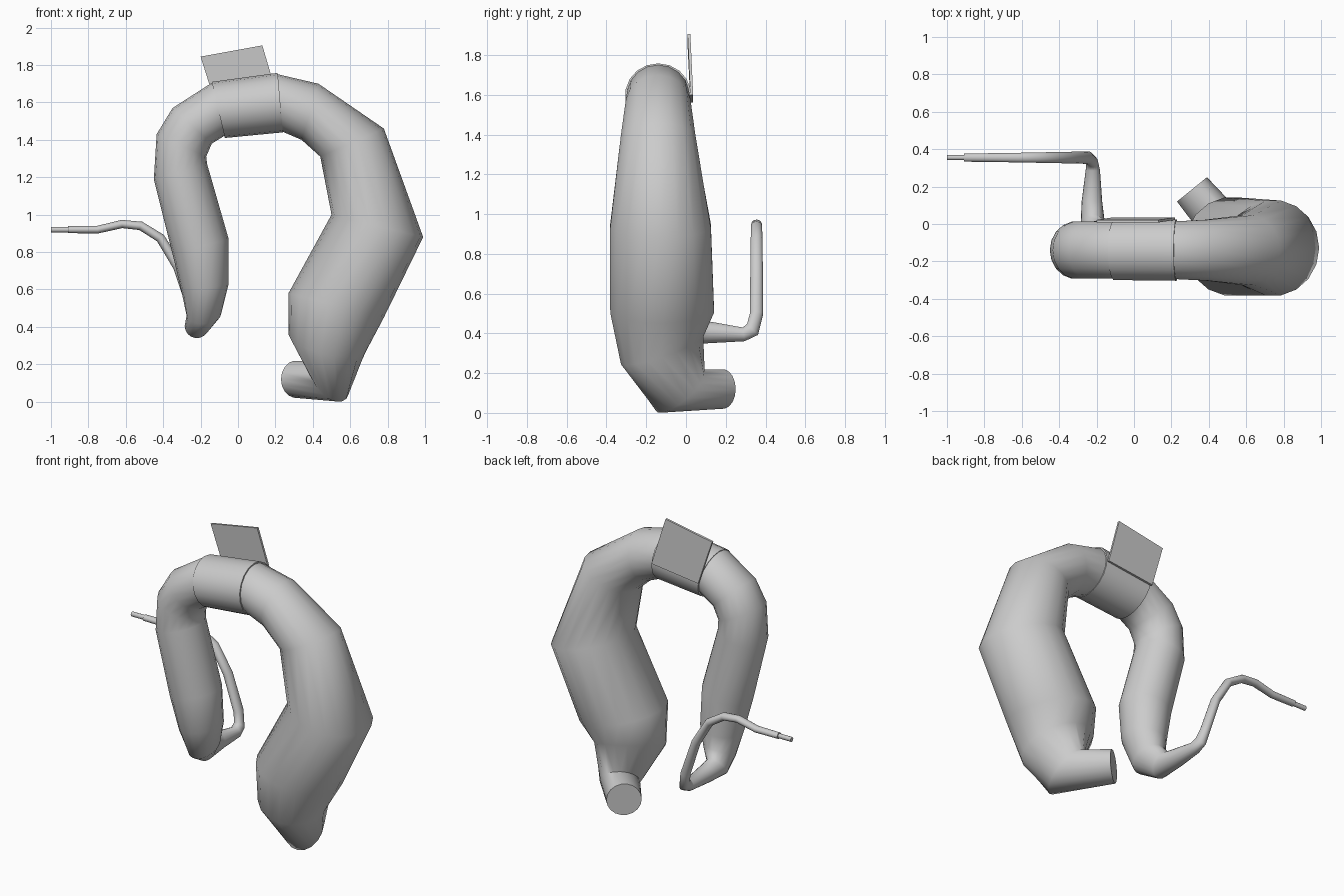
import bpy, bmesh, math
from mathutils import Vector as V

if "Cube" in bpy.data.objects:
    bpy.data.objects.remove(bpy.data.objects["Cube"])

SIDES = 18


def finish(name, bm, angle=60):
    bmesh.ops.recalc_face_normals(bm, faces=bm.faces)
    me = bpy.data.meshes.new(name)
    bm.to_mesh(me)
    bm.free()
    ob = bpy.data.objects.new(name, me)
    bpy.context.collection.objects.link(ob)
    bpy.ops.object.select_all(action='DESELECT')
    ob.select_set(True)
    bpy.context.view_layer.objects.active = ob
    bpy.ops.object.shade_smooth_by_angle(angle=math.radians(angle))
    return ob


def loft(name, rings, sides=SIDES):
    """Skin a list of elliptical rings given as (centre, half axis a, half axis b)."""
    bm = bmesh.new()
    loops = []
    for c, a, b in rings:
        loops.append([bm.verts.new(V(c) + V(a) * math.cos(t) + V(b) * math.sin(t))
                      for t in (2 * math.pi * i / sides for i in range(sides))])
    for p, q in zip(loops, loops[1:]):
        for i in range(sides):
            j = (i + 1) % sides
            bm.faces.new((p[i], p[j], q[j], q[i]))
    bm.faces.new(loops[0])
    bm.faces.new(loops[-1])
    return finish(name, bm)


def span(ix, iz, ox, oz, y, hy, tilt=0):
    """Ring from its inner and outer edge in front view, plus depth."""
    return (((ix + ox) / 2, y, (iz + oz) / 2),
            ((ox - ix) / 2, 0, (oz - iz) / 2), (0, hy, tilt))


# wide tube: short turned outlet at the foot, swelling body, narrowing to the collar
loft("wide_tube", [
    ((0.31, 0.185, 0.12), (0.08, 0.065, 0), (0, 0, 0.10)),
    ((0.49, -0.03, 0.11), (0.09, 0.075, 0), (-0.05, 0.10, 0.11)),
    span(0.27, 0.36, 0.69, 0.28, -0.12, 0.21, 0.07),
    span(0.27, 0.58, 0.78, 0.45, -0.12, 0.265),
    span(0.50, 1.00, 0.99, 0.88, -0.128, 0.257),
    span(0.44, 1.31, 0.78, 1.46, -0.14, 0.19),
    span(0.34, 1.40, 0.43, 1.70, -0.14, 0.165),
    span(0.235, 1.445, 0.215, 1.75, -0.14, 0.157),
    span(0.06, 1.435, 0.04, 1.73, -0.14, 0.15),
])

# narrow tube: bends down from the collar, turns back and tapers into a hose
rings = [
    span(0.06, 1.435, 0.04, 1.73, -0.14, 0.15),
    span(-0.075, 1.42, -0.14, 1.705, -0.14, 0.155),
    span(-0.14, 1.38, -0.35, 1.57, -0.14, 0.155),
    span(-0.17, 1.31, -0.435, 1.43, -0.14, 0.155),
    span(-0.165, 1.27, -0.45, 1.19, -0.14, 0.155),
    span(-0.05, 0.87, -0.35, 0.79, -0.14, 0.155),
    span(-0.05, 0.63, -0.30, 0.58, -0.12, 0.14),
    span(-0.09, 0.47, -0.275, 0.46, -0.08, 0.10, 0.05),
    ((-0.22, 0.0, 0.405), (-0.065, 0, 0), (0, 0.05, 0.065)),
    ((-0.225, 0.12, 0.405), (-0.055, 0, 0), (0, 0, 0.055)),
    ((-0.22, 0.29, 0.395), (-0.038, 0, 0), (0, -0.005, 0.035)),
    ((-0.225, 0.335, 0.42), (-0.032, 0, 0), (0, -0.028, 0.028)),
]
path = [(-0.245, 0.50), (-0.32, 0.72), (-0.415, 0.875), (-0.52, 0.94),
        (-0.62, 0.95), (-0.75, 0.92), (-0.91, 0.92)]
for k, (x, z) in enumerate(path):
    p, q = path[max(k - 1, 0)], path[min(k + 1, len(path) - 1)]
    d = V((q[0] - p[0], 0, q[1] - p[1])).normalized()
    r = 0.028 - 0.0015 * k
    rings.append(((x, 0.355, z), (-d.z * r, 0, d.x * r),
                  (0, -0.034 + 0.002 * k, 0)))
loft("narrow_tube_and_hose", rings)

# small tip on the hose end
loft("hose_tip", [((x, 0.355, 0.92), (0, 0, -0.015), (0, -0.014, 0))
                  for x in (-0.90, -1.0)], 12)

# band around the joint
loft("collar", [
    span(-0.07, 1.41, -0.14, 1.71, -0.14, 0.162),
    span(0.24, 1.44, 0.212, 1.758, -0.14, 0.166),
])

# flat tab standing up from the back of the band
bm = bmesh.new()
outline = [(-0.11, 1.56), (0.22, 1.60), (0.13, 1.905), (-0.20, 1.845)]
depth = [0.022, 0.022, 0.008, 0.008]
back = [bm.verts.new((x, y + 0.014, z)) for (x, z), y in zip(outline, depth)]
front = [bm.verts.new((x, y, z)) for (x, z), y in zip(outline, depth)]
bm.faces.new(back)
bm.faces.new(front)
for i in range(4):
    j = (i + 1) % 4
    bm.faces.new((front[i], front[j], back[j], back[i]))
finish("tab", bm, 30)
